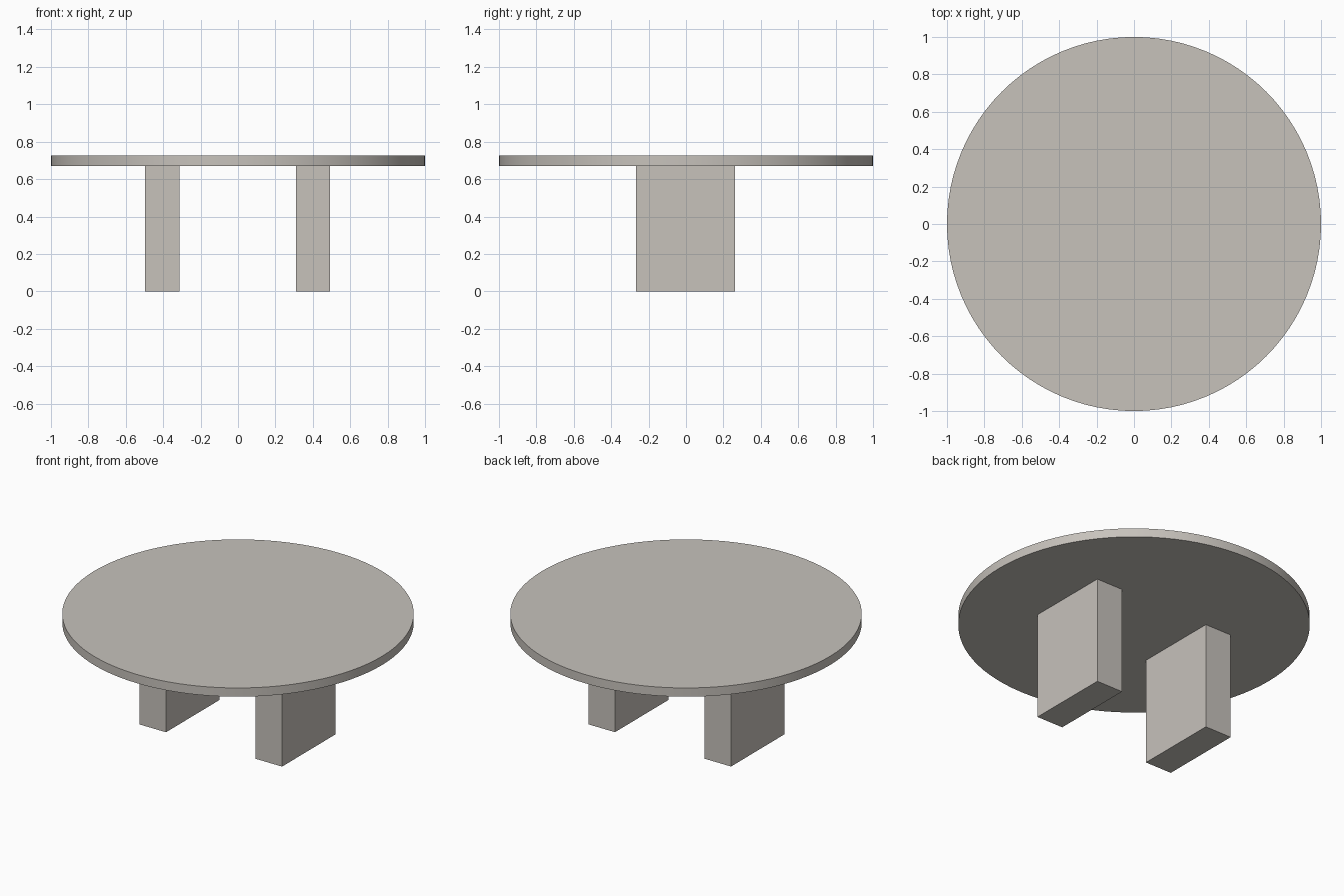
import bpy

if "Cube" in bpy.data.objects:
    bpy.data.objects.remove(bpy.data.objects["Cube"])

stone = bpy.data.materials.new("warm grey")
stone.diffuse_color = (0.57, 0.54, 0.50, 1)
stone.use_nodes = True
stone.node_tree.nodes["Principled BSDF"].inputs["Base Color"].default_value = stone.diffuse_color

TOP_Z, UNDER_Z = 0.726, 0.671

# Round table top
bpy.ops.mesh.primitive_cylinder_add(vertices=96, radius=1, depth=TOP_Z - UNDER_Z,
                                    location=(0, 0, (TOP_Z + UNDER_Z) / 2))
top = bpy.context.object
top.name = "table_top"
top.data.materials.append(stone)
bpy.ops.object.shade_smooth_by_angle()

# Two slab legs
for name, x in (("left_leg", -0.405), ("right_leg", 0.401)):
    bpy.ops.mesh.primitive_cube_add(size=1, location=(x, -0.002, UNDER_Z / 2))
    leg = bpy.context.object
    leg.name = name
    leg.scale = (0.184, 0.53, UNDER_Z)
    bpy.ops.object.transform_apply(location=False, rotation=False, scale=True)
    leg.data.materials.append(stone)
